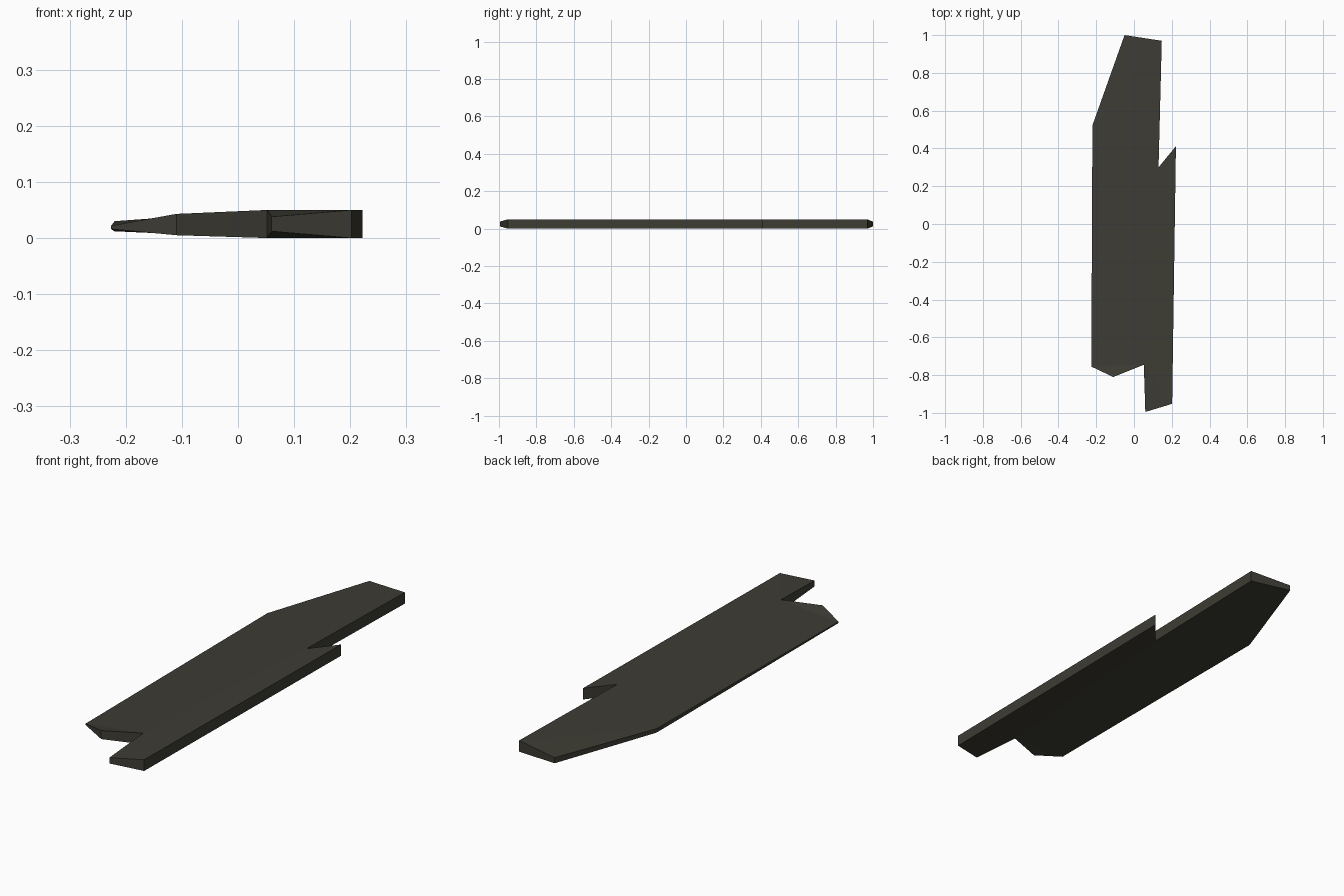
import bpy, bmesh

if "Cube" in bpy.data.objects:
    bpy.data.objects.remove(bpy.data.objects["Cube"])

# Outline of the plate: x, y, underside z, topside z (thin at the tips and left edge)
OUTLINE = [
    (-0.220, 0.522, 0.012, 0.030),   # 0 left shoulder
    (-0.050, 1.000, 0.012, 0.037),   # 1 back tip
    (0.147, 0.970, 0.000, 0.050),    # 2 back right corner
    (0.130, 0.300, 0.000, 0.050),    # 3 notch
    (0.222, 0.412, 0.000, 0.050),    # 4 right barb
    (0.202, -0.952, 0.000, 0.050),   # 5 front right corner
    (0.060, -0.995, 0.012, 0.038),   # 6 front tip
    (0.052, -0.745, 0.000, 0.050),   # 7 front step
    (-0.110, -0.810, 0.005, 0.043),  # 8 lower point
    (-0.226, -0.755, 0.016, 0.022),  # 9 lower left corner
]
# Flat facets shared by the top and the underside
FACETS = [(0, 2, 1), (0, 3, 2), (0, 7, 3), (0, 9, 7), (9, 8, 7),
          (3, 7, 5, 4), (7, 6, 5)]

mat = bpy.data.materials.new("dark olive grey")
mat.diffuse_color = (0.047, 0.045, 0.034, 1)
mat.use_nodes = True
mat.node_tree.nodes["Principled BSDF"].inputs["Base Color"].default_value = mat.diffuse_color

# Build both sides and the rim
bm = bmesh.new()
low = [bm.verts.new((x, y, a)) for x, y, a, b in OUTLINE]
top = [bm.verts.new((x, y, b)) for x, y, a, b in OUTLINE]
for f in FACETS:
    bm.faces.new([top[i] for i in f])
    bm.faces.new([low[i] for i in reversed(f)])
n = len(OUTLINE)
for i in range(n):
    j = (i + 1) % n
    bm.faces.new((low[i], top[i], top[j], low[j]))
bmesh.ops.recalc_face_normals(bm, faces=bm.faces)

mesh = bpy.data.meshes.new("broken_plank")
bm.to_mesh(mesh)
bm.free()
mesh.materials.append(mat)
plank = bpy.data.objects.new("broken_plank", mesh)
bpy.context.collection.objects.link(plank)
